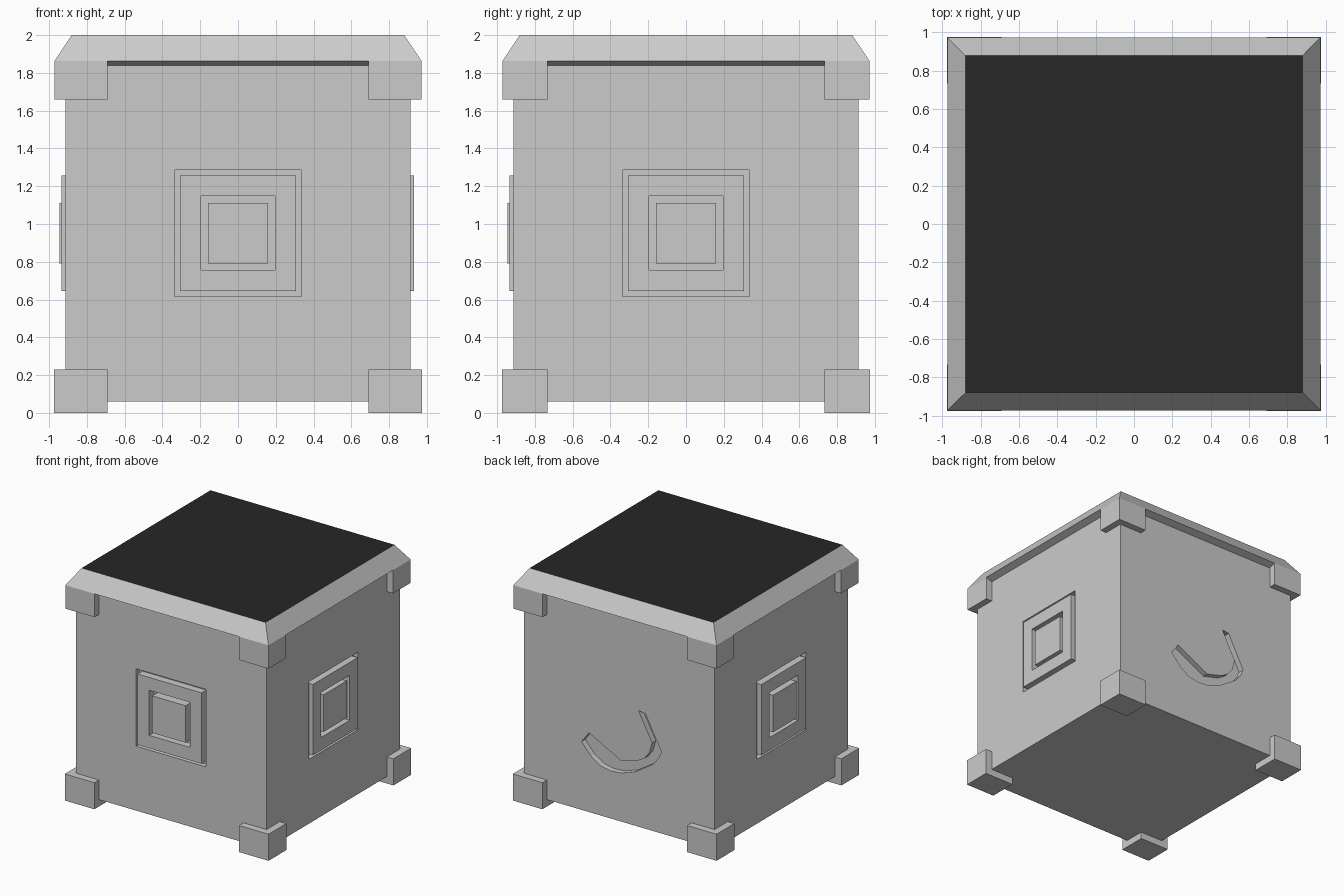
import bpy
import bmesh
from math import pi
from mathutils import Matrix, Vector

default = bpy.data.objects.get("Cube")
if default:
    bpy.data.objects.remove(default, do_unlink=True)


def material(name, value):
    mat = bpy.data.materials.new(name)
    mat.use_nodes = True
    colour = (value, value, value, 1)
    mat.diffuse_color = colour
    mat.node_tree.nodes["Principled BSDF"].inputs["Base Color"].default_value = colour
    return mat


GREY = material("light grey", 0.6)
DARK = material("near black", 0.02)


def finish(name, bm, mats=(GREY,)):
    bmesh.ops.recalc_face_normals(bm, faces=bm.faces)
    mesh = bpy.data.meshes.new(name)
    bm.to_mesh(mesh)
    bm.free()
    for mat in mats:
        mesh.materials.append(mat)
    obj = bpy.data.objects.new(name, mesh)
    bpy.context.scene.collection.objects.link(obj)
    return obj


def add_box(bm, low, high, turn=Matrix()):
    low, high = Vector(low), Vector(high)
    size = Matrix.Diagonal((*(high - low), 1))
    bmesh.ops.create_cube(bm, size=1, matrix=turn @ Matrix.Translation((low + high) / 2) @ size)


def box(name, low, high, turn=Matrix()):
    bm = bmesh.new()
    add_box(bm, low, high, turn)
    return finish(name, bm)


def cut(target, cutter):
    # Carve the cutter out of the target, then discard the cutter
    cutter.hide_render = True
    mod = target.modifiers.new("pocket", "BOOLEAN")
    mod.operation = "DIFFERENCE"
    mod.solver = "EXACT"
    mod.object = cutter
    bpy.context.view_layer.update()
    graph = bpy.context.evaluated_depsgraph_get()
    mesh = bpy.data.meshes.new_from_object(target.evaluated_get(graph))
    target.modifiers.clear()
    target.data = mesh
    bpy.data.objects.remove(cutter, do_unlink=True)


HALF, OUTER, FLOOR, MID = 0.913, 0.975, 0.87, 0.952

# Main box
body = box("body", (-HALF, -HALF, 0.06), (HALF, HALF, 1.9))

# Recessed square panels with a raised frame and button on three sides
for side, angle, front, button in (("front", 0, 0.935, 0.945),
                                   ("left", pi / 2, 0.932, 0.93),
                                   ("right", -pi / 2, 0.935, 0.945)):
    turn = Matrix.Rotation(angle, 4, "Z")
    r = 0.335
    cut(body, box("pocket", (-r, -1, MID - r), (r, -FLOOR, MID + r), turn))
    bm = bmesh.new()
    o, i = 0.306, 0.195
    back = -FLOOR + 0.01
    for x0, x1, z0, z1 in ((-o, o, i, o), (-o, o, -o, -i), (-o, -i, -i, i), (i, o, -i, i)):
        add_box(bm, (x0, -front, MID + z0), (x1, back, MID + z1), turn)
    finish(side + "_panel_frame", bm)
    b = 0.16
    box(side + "_panel_button", (-b, -button, MID - b), (b, back, MID + b), turn)

# Curved groove engraved in the back
outline = [(0.36, 0.65), (0.27, 0.55), (0.18, 0.49), (0.08, 0.472), (-0.02, 0.48),
           (-0.15, 0.525), (-0.32, 0.635), (-0.375, 0.7), (-0.405, 0.765), (-0.25, 1.055),
           (-0.185, 1.065), (-0.315, 0.82), (-0.29, 0.73), (-0.24, 0.665),
           (-0.17, 0.625), (-0.02, 0.585), (0.29, 0.745)]
bm = bmesh.new()
face = bm.faces.new([bm.verts.new((x, 1, z)) for x, z in outline])
grown = bmesh.ops.extrude_face_region(bm, geom=[face])["geom"]
moved = [v for v in grown if isinstance(v, bmesh.types.BMVert)]
bmesh.ops.translate(bm, verts=moved, vec=(0, -1 + HALF - 0.05, 0))
cut(body, finish("groove_cutter", bm))

# Lid with bevelled rim and dark top
bm = bmesh.new()
rings = []
for half, z in ((HALF, 1.84), (0.972, 1.862), (0.88, 2.0)):
    rings.append([bm.verts.new((sx * half, sy * half, z))
                  for sx, sy in ((-1, -1), (1, -1), (1, 1), (-1, 1))])
for low, high in zip(rings, rings[1:]):
    for k in range(4):
        n = (k + 1) % 4
        bm.faces.new((low[k], low[n], high[n], high[k]))
bm.faces.new(rings[0][::-1])
bm.faces.new(rings[-1]).material_index = 1
finish("lid", bm, (GREY, DARK))

# Corner blocks, top and bottom
for level, z0, z1 in (("bottom", 0, 0.23), ("top", 1.66, 1.862)):
    for sx, xname in ((1, "left"), (-1, "right")):
        for sy, yname in ((-1, "front"), (1, "back")):
            edge = OUTER if level == "bottom" else 0.972
            xs = sorted((sx * 0.692, sx * edge))
            ys = sorted((sy * 0.732, sy * edge))
            box(f"{level}_{yname}_{xname}_corner", (xs[0], ys[0], z0), (xs[1], ys[1], z1))
